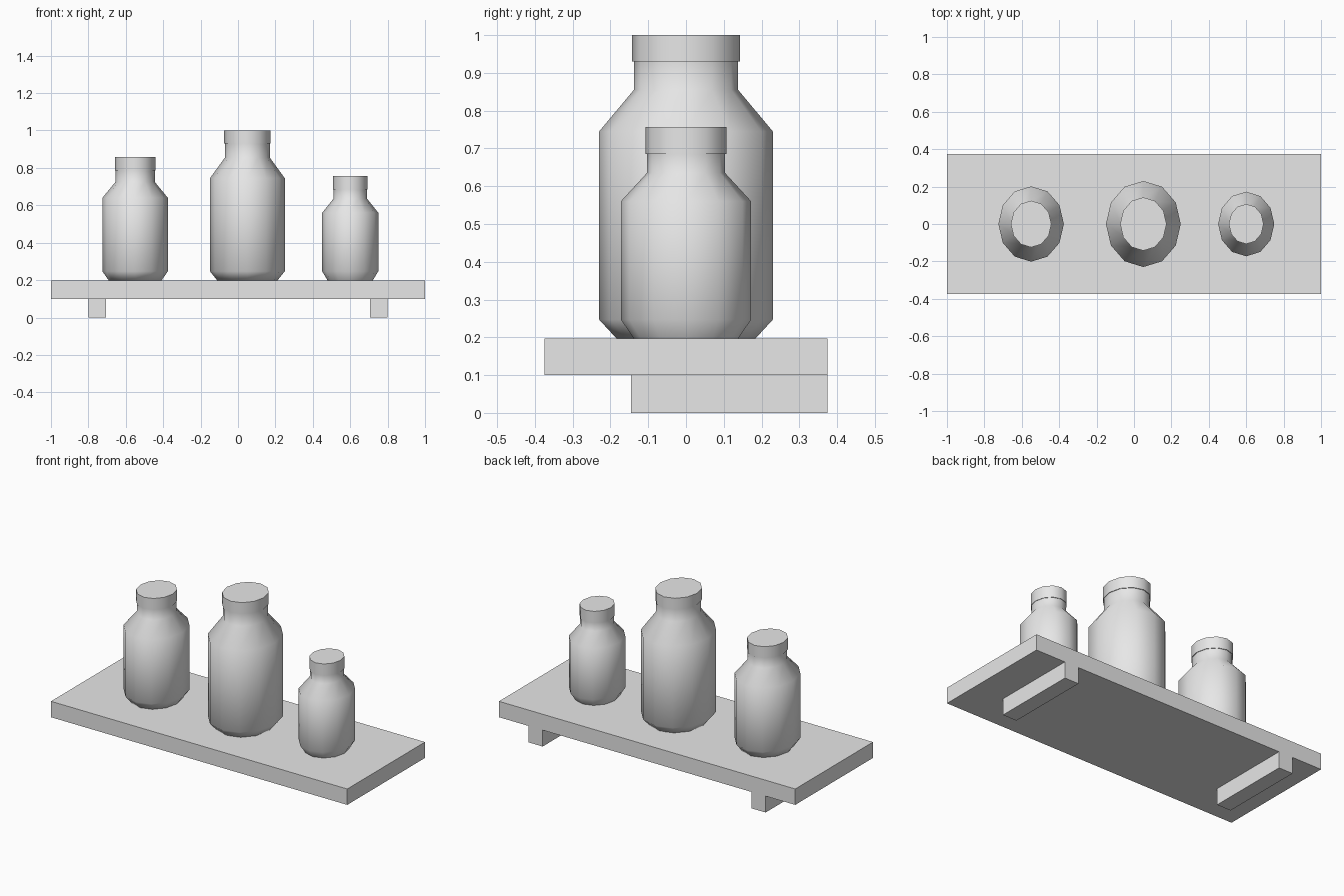
import bpy, bmesh, math

if "Cube" in bpy.data.objects:
    bpy.data.objects.remove(bpy.data.objects["Cube"], do_unlink=True)

SIDES = 12
DEPTH_RATIO = 1.15   # jars are slightly deeper than wide

grey = bpy.data.materials.new("plain_grey")
grey.use_nodes = True
colour = (0.8, 0.8, 0.8, 1)
grey.diffuse_color = colour
grey.node_tree.nodes["Principled BSDF"].inputs["Base Color"].default_value = colour


def add_object(name, bm):
    mesh = bpy.data.meshes.new(name)
    bmesh.ops.recalc_face_normals(bm, faces=bm.faces)
    bm.to_mesh(mesh)
    bm.free()
    mesh.materials.append(grey)
    obj = bpy.data.objects.new(name, mesh)
    bpy.context.collection.objects.link(obj)
    return obj


def box(name, low, high):
    bm = bmesh.new()
    bmesh.ops.create_cube(bm, size=1)
    for v in bm.verts:
        v.co = [(a + b) / 2 + c * (b - a) for a, b, c in zip(low, high, v.co)]
    return add_object(name, bm)


def turned(name, x, profile):
    """Oval turned solid from (radius, height) pairs, capped at both ends."""
    bm = bmesh.new()
    rings = []
    for r, z in profile:
        angles = [2 * math.pi * i / SIDES for i in range(SIDES)]
        rings.append([bm.verts.new((x + r * math.cos(a), DEPTH_RATIO * r * math.sin(a), z))
                      for a in angles])
    for lower, upper in zip(rings, rings[1:]):
        for i in range(SIDES):
            j = (i + 1) % SIDES
            bm.faces.new((lower[i], lower[j], upper[j], upper[i]))
    bm.faces.new(rings[0])
    bm.faces.new(rings[-1])
    obj = add_object(name, bm)
    bpy.ops.object.select_all(action='DESELECT')
    obj.select_set(True)
    bpy.context.view_layer.objects.active = obj
    bpy.ops.object.shade_smooth_by_angle(angle=math.radians(55))
    return obj


# Shelf board and its two brackets
SHELF_TOP = 0.197
box("shelf_board", (-1, -0.375, 0.1), (1, 0.375, SHELF_TOP))
for side, s in (("left", 1), ("right", -1)):
    inner, outer = 0.705 * s, 0.8 * s
    box(side + "_bracket", (min(inner, outer), -0.145, 0), (max(inner, outer), 0.375, 0.1))

# Jars: x, body radius, shoulder, neck base, lid base and lid top heights
jars = {
    "right": (-0.55, 0.175, 0.64, 0.725, 0.787, 0.857),
    "middle": (0.05, 0.2, 0.745, 0.855, 0.93, 1.0),
    "left": (0.6, 0.15, 0.56, 0.635, 0.685, 0.757),
}
for name, (x, r, shoulder, neck, lid, top) in jars.items():
    turned(name + "_jar", x, [(r * 0.8, SHELF_TOP), (r, 0.247), (r, shoulder),
                              (r * 0.6, neck), (r * 0.6, lid)])
    turned(name + "_lid", x, [(r * 0.62, lid), (r * 0.62, top)])
